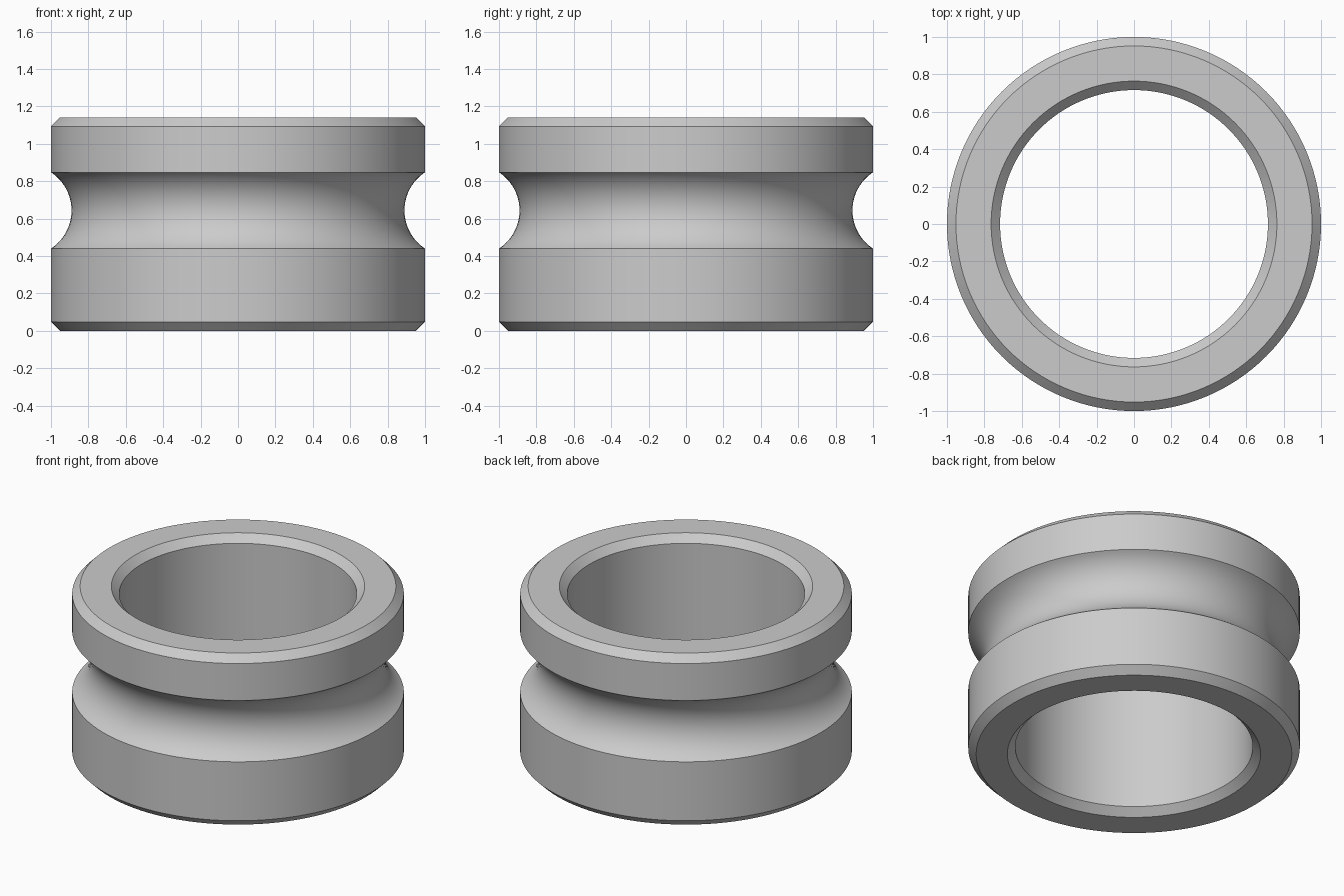
import bpy
import bmesh
import math
from mathutils import Matrix, Vector

cube = bpy.data.objects.get("Cube")
if cube:
    bpy.data.objects.remove(cube, do_unlink=True)

HEIGHT, OUTER, INNER, BEVEL = 1.142, 1.0, 0.716, 0.048
GROOVE_LOW, GROOVE_HIGH, GROOVE_DEPTH = 0.44, 0.848, 0.11
SEGMENTS, ARC_STEPS = 128, 24


def groove_arc():
    """Points of the concave groove, from bottom to top."""
    half = (GROOVE_HIGH - GROOVE_LOW) / 2
    mid = (GROOVE_HIGH + GROOVE_LOW) / 2
    radius = (half ** 2 + GROOVE_DEPTH ** 2) / (2 * GROOVE_DEPTH)
    centre = OUTER - GROOVE_DEPTH + radius
    limit = math.asin(half / radius)
    angles = [limit * (2 * i / ARC_STEPS - 1) for i in range(ARC_STEPS + 1)]
    return [(centre - radius * math.cos(a), mid + radius * math.sin(a)) for a in angles]


# Closed cross-section: chamfered rims with a groove on the outside
profile = [(INNER, BEVEL), (INNER + BEVEL, 0), (OUTER - BEVEL, 0), (OUTER, BEVEL)]
profile += groove_arc()
profile += [(OUTER, HEIGHT - BEVEL), (OUTER - BEVEL, HEIGHT),
            (INNER + BEVEL, HEIGHT), (INNER, HEIGHT - BEVEL)]

# Revolve the section around the vertical axis
bm = bmesh.new()
rings = []
for s in range(SEGMENTS):
    turn = Matrix.Rotation(2 * math.pi * s / SEGMENTS, 3, "Z")
    rings.append([bm.verts.new(turn @ Vector((r, 0, z))) for r, z in profile])
count = len(profile)
for s in range(SEGMENTS):
    a, b = rings[s], rings[(s + 1) % SEGMENTS]
    for i in range(count):
        j = (i + 1) % count
        bm.faces.new((a[i], b[i], b[j], a[j]))
bmesh.ops.recalc_face_normals(bm, faces=bm.faces)
mesh = bpy.data.meshes.new("grooved_ring")
bm.to_mesh(mesh)
bm.free()
ring = bpy.data.objects.new("grooved_ring", mesh)
bpy.context.collection.objects.link(ring)

# Plain grey material
grey = bpy.data.materials.new("light_grey")
grey.use_nodes = True
colour = (0.6, 0.6, 0.6, 1)
grey.diffuse_color = colour
for node in grey.node_tree.nodes:
    if node.type == "BSDF_PRINCIPLED":
        node.inputs["Base Color"].default_value = colour
mesh.materials.append(grey)

# Smooth round surfaces, crisp chamfer edges
bpy.ops.object.select_all(action="DESELECT")
ring.select_set(True)
bpy.context.view_layer.objects.active = ring
bpy.ops.object.shade_smooth_by_angle(angle=math.radians(25))
